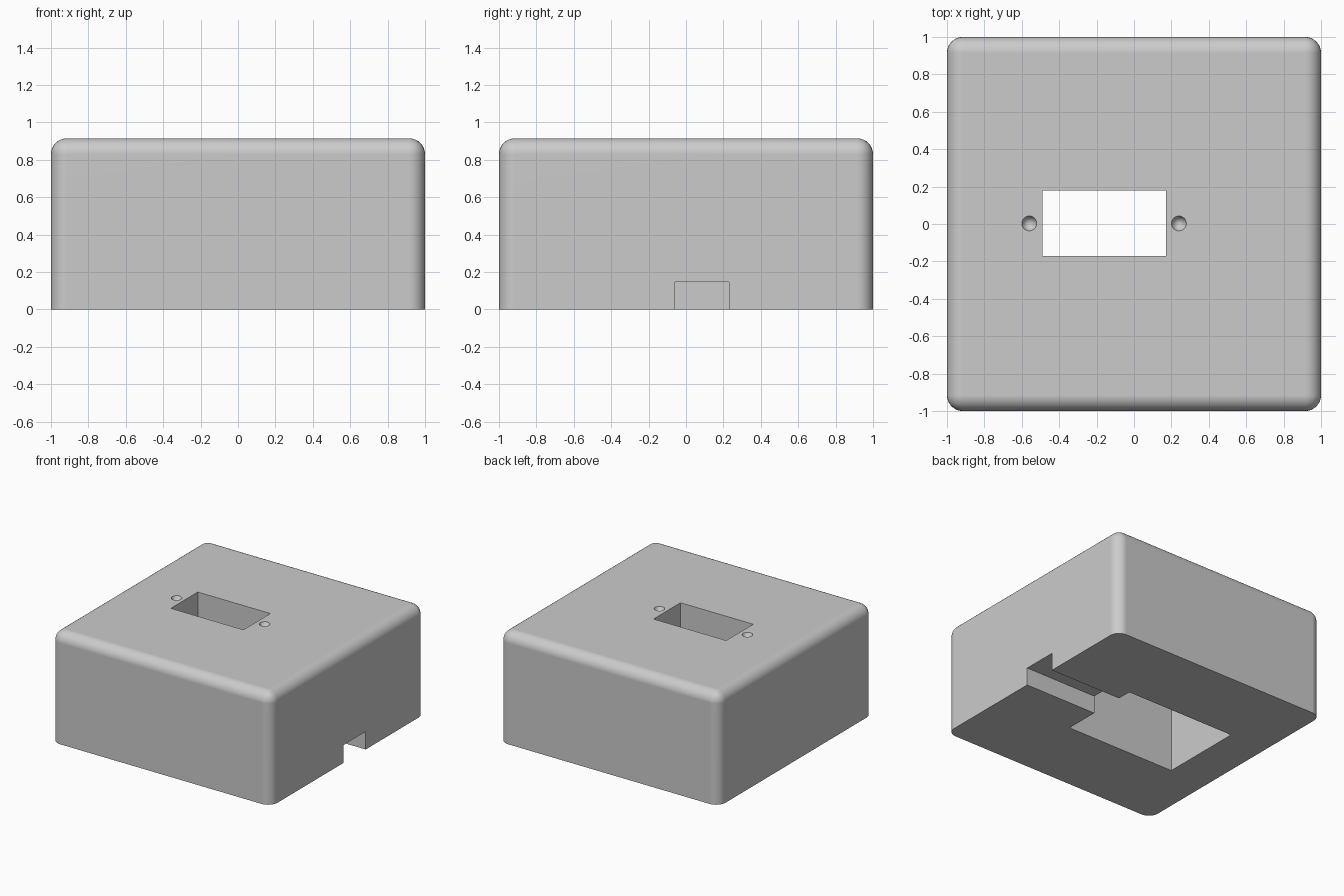
import bpy
import bmesh
from mathutils import Vector

cube = bpy.data.objects.get("Cube")
if cube:
    bpy.data.objects.remove(cube, do_unlink=True)

HEIGHT = 0.915
FILLET = 0.085

grey = bpy.data.materials.new("plain_grey")
grey.use_nodes = True
colour = (0.6, 0.6, 0.6, 1)
grey.diffuse_color = colour
grey.node_tree.nodes["Principled BSDF"].inputs["Base Color"].default_value = colour


def finish(name, bm):
    bmesh.ops.recalc_face_normals(bm, faces=bm.faces)
    mesh = bpy.data.meshes.new(name)
    bm.to_mesh(mesh)
    bm.free()
    mesh.materials.append(grey)
    obj = bpy.data.objects.new(name, mesh)
    bpy.context.collection.objects.link(obj)
    return obj


def box(low, high):
    low, high = Vector(low), Vector(high)
    bm = bmesh.new()
    bmesh.ops.create_cube(bm, size=1)
    bmesh.ops.scale(bm, vec=high - low, verts=bm.verts)
    bmesh.ops.translate(bm, vec=(low + high) / 2, verts=bm.verts)
    return bm


# Housing block, rounded everywhere except around its base
bm = box((-1, -1, 0), (1, 1, HEIGHT))
rounded = [e for e in bm.edges if any(v.co.z > 0.1 for v in e.verts)]
bmesh.ops.bevel(bm, geom=rounded, offset=FILLET, offset_type='OFFSET',
                segments=8, profile=0.5, affect='EDGES')
housing = finish("housing", bm)

# Cutters: top opening, hollow underneath, cable channel to the side
cutters = [
    finish("pocket_cutter", box((-0.66, -0.35, -0.1), (0.34, 0.35, 0.63))),
    finish("opening_cutter", box((-0.49, -0.172, 0.4), (0.17, 0.178, 1.1))),
    finish("channel_cutter", box((0.2, -0.06, -0.1), (1.1, 0.23, 0.147))),
]

# Tapered screw holes either side of the opening
for x in (-0.56, 0.24):
    bm = bmesh.new()
    bmesh.ops.create_cone(bm, cap_ends=True, segments=24, radius1=0,
                          radius2=0.046, depth=0.115)
    bmesh.ops.remove_doubles(bm, verts=bm.verts, dist=0.0001)
    bmesh.ops.translate(bm, vec=(x, 0.003, HEIGHT - 0.0425), verts=bm.verts)
    cutters.append(finish("screw_hole_cutter", bm))

bpy.ops.object.select_all(action='DESELECT')
housing.select_set(True)
bpy.context.view_layer.objects.active = housing
for cutter in cutters:
    cutter.hide_render = True
    cut = housing.modifiers.new("cut", 'BOOLEAN')
    cut.operation = 'DIFFERENCE'
    cut.solver = 'EXACT'
    cut.object = cutter
    bpy.ops.object.modifier_apply(modifier=cut.name)
    bpy.data.objects.remove(cutter, do_unlink=True)

# Smooth fillets with flat, evenly shaded walls
bpy.ops.object.shade_smooth_by_angle(angle=0.6)
weighted = housing.modifiers.new("weighted_normals", 'WEIGHTED_NORMAL')
weighted.keep_sharp = True
